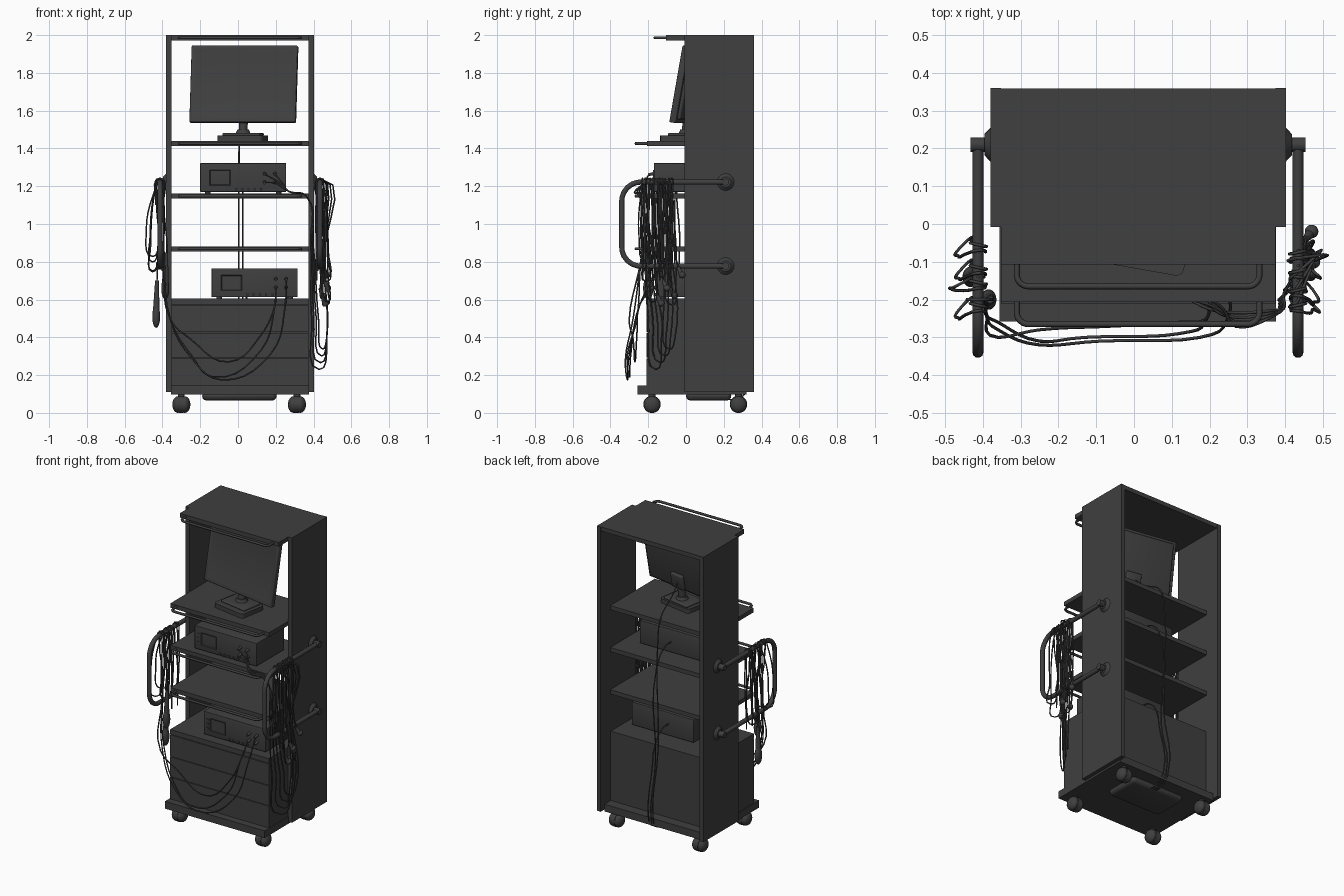
import bpy, bmesh, random
from math import radians, pi
from mathutils import Vector, Matrix

if "Cube" in bpy.data.objects:
    bpy.data.objects.remove(bpy.data.objects["Cube"])

random.seed(4)
dark = bpy.data.materials.new("charcoal")
dark.diffuse_color = (0.05, 0.05, 0.05, 1)
dark.use_nodes = True
dark.node_tree.nodes["Principled BSDF"].inputs["Base Color"].default_value = dark.diffuse_color


def finish(name, bm, smooth=False, M=None):
    me = bpy.data.meshes.new(name)
    if M:
        bm.transform(M)
    bmesh.ops.recalc_face_normals(bm, faces=bm.faces)
    for f in bm.faces:
        f.smooth = smooth
    bm.to_mesh(me)
    bm.free()
    me.materials.append(dark)
    ob = bpy.data.objects.new(name, me)
    bpy.context.collection.objects.link(ob)
    if smooth:
        bpy.ops.object.select_all(action='DESELECT')
        ob.select_set(True)
        bpy.context.view_layer.objects.active = ob
        bpy.ops.object.shade_smooth_by_angle(angle=radians(35))
    return ob


def box(name, x, y, z, bevel=0, edges=None, inset=0, depth=0, M=None):
    """Box from (min, max) ranges; edges='y' bevels only edges along that axis."""
    bm = bmesh.new()
    bmesh.ops.create_cube(bm, size=1)
    for v in bm.verts:
        for i, r in enumerate((x, y, z)):
            v.co[i] = r[0] if v.co[i] < 0 else r[1]
    if bevel:
        es = [e for e in bm.edges if not edges or
              abs((e.verts[0].co - e.verts[1].co)["xyz".index(edges)]) > 1e-5]
        bmesh.ops.bevel(bm, geom=es, offset=bevel, segments=3, profile=0.5, affect='EDGES')
    if inset:
        bm.normal_update()
        front = max((f for f in bm.faces if f.normal.y < -0.9), key=lambda f: f.calc_area())
        bmesh.ops.inset_region(bm, faces=[front], thickness=inset)
        bmesh.ops.translate(bm, verts=front.verts, vec=(0, depth, 0))
    return finish(name, bm, bool(bevel), M)


def rod(name, a, b, r1, r2=None, n=20):
    """Cylinder or cone from a to b."""
    a, b = Vector(a), Vector(b)
    bm = bmesh.new()
    bmesh.ops.create_cone(bm, cap_ends=True, segments=n, radius1=r1,
                          radius2=r1 if r2 is None else r2, depth=(b - a).length)
    q = (b - a).to_track_quat('Z', 'Y').to_matrix().to_4x4()
    return finish(name, bm, True, Matrix.Translation((a + b) / 2) @ q)


def ball(name, c, r, scale=(1, 1, 1)):
    bm = bmesh.new()
    bmesh.ops.create_uvsphere(bm, u_segments=20, v_segments=12, radius=r)
    return finish(name, bm, True, Matrix.Translation(c) @ Matrix.Diagonal((*scale, 1)))


def tube(name, pts, r, fillet=None, res=1):
    """Swept tube: filleted polyline if fillet is given, else a smooth cable."""
    cu = bpy.data.curves.new(name, 'CURVE')
    cu.dimensions = '3D'
    cu.bevel_depth, cu.bevel_resolution, cu.resolution_u = r, res, 5
    cu.use_fill_caps = True
    pts = [Vector(p) for p in pts]
    if fillet:
        path = [pts[0]]
        for p, c, n in zip(pts, pts[1:], pts[2:]):
            a = c + (p - c).normalized() * fillet
            b = c + (n - c).normalized() * fillet
            o = a + b - c
            for k in range(7):
                d = a.lerp(b, k / 6) - o
                path.append(o + d.normalized() * fillet)
        pts = path + [pts[-1]]
    s = cu.splines.new('POLY' if fillet else 'BEZIER')
    tgt = s.points if fillet else s.bezier_points
    tgt.add(len(pts) - 1)
    for t, p in zip(tgt, pts):
        if fillet:
            t.co = (*p, 1)
        else:
            t.co = p
            t.handle_left_type = t.handle_right_type = 'AUTO'
    s.use_smooth = True
    cu.materials.append(dark)
    ob = bpy.data.objects.new(name, cu)
    bpy.context.collection.objects.link(ob)
    bpy.ops.object.select_all(action='DESELECT')
    ob.select_set(True)
    bpy.context.view_layer.objects.active = ob
    bpy.ops.object.convert(target='MESH')


# Frame: side panels, top and shelves with front rails
X = (-0.352, 0.374)
box("left_panel", (-0.38, -0.352), (-0.008, 0.36), (0.11, 2.0))
box("right_panel", (0.374, 0.402), (-0.008, 0.36), (0.11, 2.0))
for name, z, front, back in (("top", 2.0, -0.107, 0.358), ("monitor_shelf", 1.44, -0.207, 0.26),
                             ("upper_shelf", 1.162, -0.207, 0.26), ("lower_shelf", 0.882, -0.207, 0.26)):
    box(name, X, (front, back), (z - 0.028, z))
    zr, yr = z - 0.014, front - 0.058
    tube(name + "_rail", [(-0.31, front + .005, zr), (-0.31, yr, zr), (0.332, yr, zr),
                          (0.332, front + .005, zr)], 0.008, 0.03)

# Cabinet with drawers, base and cable tray
box("cabinet", X, (-0.2, 0.255), (0.14, 0.605))
for i, (a, b) in enumerate(((0.145, 0.289), (0.293, 0.424), (0.428, 0.57), (0.574, 0.605))):
    box(f"drawer_{i}", X, (-0.21, -0.199), (a, b))
box("base", (-0.356, 0.376), (-0.258, 0.32), (0.097, 0.145))
box("cable_tray", (-0.19, 0.205), (0.0, 0.24), (0.065, 0.115), 0.025)

# Casters
for x in (-0.3, 0.312):
    for y in (-0.18, 0.278):
        for s in (-1, 1):
            ball("caster_wheel", (x + s * 0.018, y, 0.044), 0.044, (0.68, 1, 1))
        rod("caster_hood", (x - 0.012, y, 0.045), (x + 0.012, y, 0.045), 0.046)
        rod("caster_stem", (x, y, 0.07), (x, y, 0.1), 0.018)

# Side handles
for side, xp, xt in ((-1, -0.38, -0.413), (1, 0.402, 0.434)):
    tube("side_handle", [(xt, 0.22, 1.222), (xt, -0.34, 1.222), (xt, -0.34, 0.777),
                         (xt, 0.22, 0.777)], 0.0145, 0.1, 3)
    for z in (1.222, 0.777):
        rod("handle_flange", (xp, 0.21, z), (xp + side * 0.016, 0.21, z), 0.045, 0.028)
        rod("handle_post", (xp, 0.21, z), (xt + side * 0.02, 0.21, z), 0.019)

# Monitor: tilted and turned
yaw = Matrix.Rotation(radians(-10), 4, 'Z')
M = Matrix.Translation((0.022, -0.04, 1.54)) @ yaw @ Matrix.Rotation(radians(-10), 4, 'X')
box("monitor", (-0.285, 0.285), (0, 0.035), (0, 0.412), 0.006, None, 0.028, 0.006, M)
box("monitor_back", (-0.26, 0.26), (0.03, 0.055), (0.02, 0.39), 0.012, None, M=M)
box("monitor_mount", (-0.05, 0.05), (0.05, 0.075), (0.03, 0.13), 0.008, None, M=M)
S = Matrix.Translation((0.024, -0.03, 0)) @ yaw
box("monitor_foot", (-0.122, 0.122), (-0.09, 0.1), (1.438, 1.468), 0.02, 'z', M=S)
box("monitor_foot_top", (-0.1, 0.1), (-0.05, 0.09), (1.466, 1.482), 0.007, M=S)
rod("monitor_neck_collar", (0.027, 0.0, 1.478), (0.027, 0.0, 1.5), 0.04, 0.03)
rod("monitor_neck", (0.027, 0.0, 1.49), (0.032, 0.012, 1.6), 0.023)


# Instrument boxes with display, buttons, sockets and feet
def instrument(name, x0, z0, front, h):
    box(name, (x0, x0 + 0.455), (front, 0.12), (z0 + 0.008, z0 + h), 0.003)
    box(name + "_display", (x0 + .05, x0 + .16), (front - .004, front + .01),
        (z0 + .042, z0 + .125), 0, None, 0.006, 0.004)
    for i in range(3):
        z = z0 + 0.05 + i * 0.028
        box(name + "_button", (x0 + .022, x0 + .034), (front - .004, front), (z, z + .01))
    for i in range(5):
        x = x0 + 0.19 + i * 0.033
        rod(name + "_knob", (x, front - .01, z0 + .022), (x, front, z0 + .022), 0.007, n=12)
    for x in (x0 + .34, x0 + .395):
        for z in (z0 + .06, z0 + .105):
            rod(name + "_plug", (x, front - .03, z - .006), (x, front, z), 0.007, 0.009, 12)
    for x in (x0 + .04, x0 + .415):
        for y in (front + .04, 0.08):
            rod(name + "_foot", (x, y, z0), (x, y, z0 + .01), 0.015, n=12)


instrument("upper_instrument", -0.2, 1.162, -0.17, 0.16)
instrument("lower_instrument", -0.14, 0.605, -0.16, 0.16)

C = 0.0042
# Long cables from the lower instrument to the left handle
for i, (x, low, y) in enumerate(((0.2, 0.27, -0.27), (0.255, 0.175, -0.31), (0.2, 0.19, -0.3))):
    tube(f"front_cable_{i}", [(x, -0.185, 0.66 + .04 * (i % 2)), (x - .005, -0.245, 0.57),
         (x - 0.08, y + .01, low + 0.14), (-0.05 - 0.04 * i, y, low), (-0.25, y - .01, low + 0.12),
         (-0.36, -0.3 + .02 * i, 0.5), (-0.39, -0.24, 0.8), (-0.395, -0.2, 1.1),
         (-0.413, -0.2, 1.24), (-0.435, -0.2, 1.1)], C)

# Cables from the upper instrument to the right handle
for i in range(4):
    t = i * 0.012
    tube(f"side_cable_{i}", [(0.14 + .055 * (i % 2), -0.195, 1.22 + .045 * (i // 2)),
         (0.2 + t, -0.225, 1.215), (0.27, -0.235 - t, 1.172), (0.36, -0.23 - t / 2, 1.15),
         (0.385 + t / 3, -0.22 + t, 0.9), (0.39 + t, -0.2 + 2 * t, 0.5),
         (0.43 + t / 2, -0.16 + 2 * t, 0.23 + t * 3), (0.47, -0.13 + 2 * t, 0.4),
         (0.45, -0.11 + t, 0.8), (0.436, -0.09 - t * 3, 1.24), (0.418, -0.1 - t * 3, 1.1),
         (0.42, -0.1 - t * 2, 0.85)], C)

# Coiled leads hanging from both handles
for xt, s, ys in ((-0.413, -1, (-0.07, -0.13, -0.17, -0.23)), (0.434, 1, (-0.09, -0.14, -0.19, -0.23))):
    for i, y in enumerate(ys):
        out = xt + s * random.uniform(0.045, 0.075) * (1 if s < 0 else 0.6)
        low = random.uniform(0.74, 0.85) if s < 0 else random.uniform(0.55, 0.75)
        j = random.uniform(-0.02, 0.02)
        tube("hanging_lead", [(xt - s * .018, y, 0.7), (xt - s * .02, y + j, 1.0), (xt - s * .012, y, 1.22),
             (xt, y, 1.242), (xt + s * .02, y - .005, 1.2), (out, y - .01 + j, low + .14),
             (xt + s * .04, y + .015, low), (xt + s * .008, y + .035, low + .1),
             (xt + s * .017, y + .02, 1.15), (xt, y + .015, 1.243), (xt - s * .018, y + .012, 1.15),
             (xt - s * .012, y + .01, 0.75)], C)

# Hand pieces and plugs at the lead ends
for x, y, z in ((-0.433, -0.14, 0.45), (-0.385, -0.2, 0.6)):
    ball("handset_head", (x, y, z + 0.06), 0.06, (0.35, 0.45, 1))
    rod("handset_body", (x, y, z + .08), (x + .004, y, z + 0.25), 0.018, 0.01)
    tube("handset_lead", [(x + .004, y, z + .24), (x + .01, y, 0.85), (-0.396, y, 1.1), (-0.413, y, 1.242)], C)
for x, y, z in ((0.47, -0.02, 0.73), (0.475, -0.1, 0.66), (0.462, -0.13, 0.58), (0.45, -0.06, 0.62)):
    rod("plug", (x, y, z - .01), (x - .015, y - .02, z + .04), 0.015, 0.009, 12)
    ball("plug_tip", (x, y, z), 0.018)
    tube("plug_lead", [(x - .015, y - .02, z + .04), (0.452, y - .04, 0.85), (0.454, y - .05, 1.1),
                       (0.434, y - .05, 1.242)], C)

# Power cables down the back into the tray
tube("monitor_cable", [(0.03, 0.03, 1.62), (0.02, 0.12, 1.54), (0.008, 0.25, 1.46), (0.005, 0.29, 1.3),
                       (0.005, 0.285, 0.6), (0.01, 0.33, 0.15), (0.02, 0.28, 0.075), (0.02, 0.2, 0.075)], C)
for i, z in enumerate((1.24, 0.69)):
    x = 0.025 + i * 0.02
    tube(f"instrument_cable_{i}", [(x, 0.12, z), (x, 0.19, z - .01), (x, 0.275, z - .12), (x, 0.285, 0.5),
                                   (x, 0.33, 0.15), (x + .01, 0.28, 0.075), (x + .01, 0.2, 0.075)], C)
